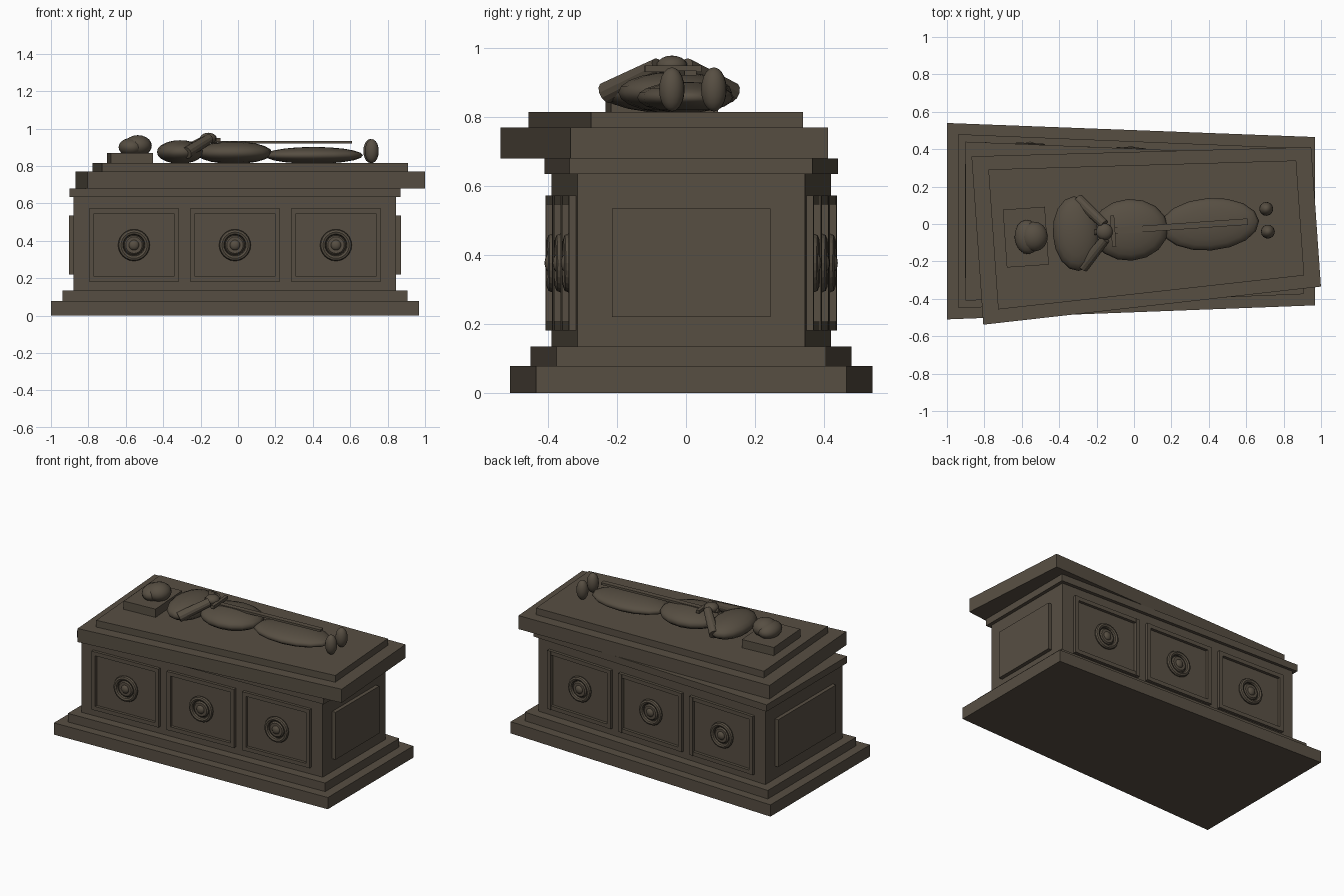
import bpy, bmesh, math
from mathutils import Matrix, Vector

if "Cube" in bpy.data.objects:
    bpy.data.objects.remove(bpy.data.objects["Cube"])

stone = bpy.data.materials.new("dark brown stone")
stone.diffuse_color = (0.095, 0.077, 0.055, 1)
stone.use_nodes = True
stone.node_tree.nodes["Principled BSDF"].inputs["Base Color"].default_value = stone.diffuse_color
T, R = Matrix.Translation, Matrix.Rotation
I = Matrix.Identity(4)


def finish(name, bm, mat=I, smooth=False):
    bmesh.ops.recalc_face_normals(bm, faces=bm.faces)
    for f in bm.faces:
        f.smooth = smooth
    me = bpy.data.meshes.new(name)
    bm.to_mesh(me)
    bm.free()
    me.materials.append(stone)
    ob = bpy.data.objects.new(name, me)
    bpy.context.collection.objects.link(ob)
    ob.matrix_world = mat
    return ob


def slab(name, length, w_head, w_foot, z0, z1, mat=I):
    """Block tapering from head end (-x) to foot end (+x); half widths given."""
    bm = bmesh.new()
    h = length / 2
    pts = [(-h, -w_head), (h, -w_foot), (h, w_foot), (-h, w_head)]
    f = bm.faces.new([bm.verts.new((x, y, z0)) for x, y in pts])
    top = bmesh.ops.extrude_face_region(bm, geom=[f])
    bmesh.ops.translate(bm, vec=(0, 0, z1 - z0),
                        verts=[v for v in top["geom"] if isinstance(v, bmesh.types.BMVert)])
    return finish(name, bm, mat)


def box(name, c, s, mat=I):
    bm = bmesh.new()
    bmesh.ops.create_cube(bm, size=1, matrix=T(c) @ Matrix.Diagonal((*s, 1)))
    return finish(name, bm, mat)


def ball(name, c, r, mat=I, u=16, v=10):
    bm = bmesh.new()
    bmesh.ops.create_uvsphere(bm, u_segments=u, v_segments=v, radius=1,
                              matrix=T(c) @ Matrix.Diagonal((*r, 1)))
    return finish(name, bm, mat, True)


def rod(name, a, b, r0, r1, mat=I):
    a, b = Vector(a), Vector(b)
    d = b - a
    bm = bmesh.new()
    bmesh.ops.create_cone(bm, cap_ends=True, segments=12, radius1=r0, radius2=r1, depth=d.length,
                          matrix=T((a + b) / 2) @ d.to_track_quat('Z', 'Y').to_matrix().to_4x4())
    return finish(name, bm, mat)


def lathe(name, profile, mat, n=24):
    """Revolve (radius, outward) points about the local -y axis."""
    bm = bmesh.new()
    vs = [bm.verts.new((r, -d, 0)) for r, d in profile]
    es = [bm.edges.new(p) for p in zip(vs, vs[1:])]
    bmesh.ops.spin(bm, geom=vs + es, cent=(0, 0, 0), axis=(0, 1, 0), angle=math.tau, steps=n)
    bmesh.ops.remove_doubles(bm, verts=bm.verts, dist=1e-4)
    return finish(name, bm, mat)


# Chest: stepped plinth, tapered body, cornice
CX, CY = -0.017, 0.015
chest = T((CX, CY, 0))
slab("plinth_lower", 1.968, 0.525, 0.45, 0, 0.078, chest)
slab("plinth_upper", 1.845, 0.465, 0.39, 0.078, 0.135, chest)
slab("chest_body", 1.725, 0.405, 0.33, 0.135, 0.635, chest)
slab("cornice", 1.77, 0.425, 0.352, 0.635, 0.68, chest)

# End panels
box("head_end_panel", (-0.8725, 0, 0.378), (0.03, 0.61, 0.315), chest)
box("foot_end_panel", (0.8725, 0, 0.378), (0.03, 0.46, 0.315), chest)

# Side panels: framed rosettes following the taper
slope = math.atan2(0.075, 1.725)
for side, sy in (("front", -1), ("back", 1)):
    for i, px in enumerate((-0.54, 0, 0.54)):
        y = sy * (0.3675 - px * 0.075 / 1.725)
        ang = slope if sy < 0 else math.pi - slope
        m = T((CX + px, CY + y, 0.377)) @ R(ang, 4, 'Z')
        tag = f"{side}_{i + 1}"
        for s in (-1, 1):
            box(f"frame_rail_{tag}", (0, -0.006, s * 0.182), (0.45, 0.026, 0.026), m)
            box(f"frame_stile_{tag}", (s * 0.228, -0.006, 0), (0.026, 0.03, 0.39), m)
        ring = [(0.07 + 0.015 * math.cos(a * math.tau / 8), 0.012 + 0.015 * math.sin(a * math.tau / 8))
                for a in range(9)]
        lathe(f"rosette_ring_{tag}", ring, m)
        lathe(f"rosette_disc_{tag}", [(0, -0.01), (0.052, -0.01), (0.052, 0.012), (0.044, 0.02), (0, 0.02)], m)
        ball(f"rosette_boss_{tag}", (0, -0.016, 0), (0.028, 0.018, 0.028), m)

# Lid, pushed askew
lid = T((0.068, -0.025, 0)) @ R(math.radians(4), 4, 'Z')
slab("lid_lower", 1.815, 0.451, 0.374, 0.68, 0.77, lid)
slab("lid_upper", 1.645, 0.375, 0.308, 0.77, 0.815, lid)

# Reclining figure on the lid
box("pillow", (-0.648, 0, 0.842), (0.225, 0.31, 0.056), lid)
ball("head", (-0.605, 0, 0.908), (0.075, 0.08, 0.057), lid)
ball("hair", (-0.64, 0, 0.9), (0.068, 0.092, 0.05), lid)
ball("shoulders", (-0.378, 0, 0.875), (0.125, 0.2, 0.063), lid)
ball("torso", (-0.09, 0, 0.871), (0.205, 0.165, 0.06), lid)
ball("legs", (0.337, 0, 0.857), (0.265, 0.14, 0.045), lid)
ball("hands", (-0.227, 0, 0.948), (0.045, 0.045, 0.03), lid)
for side, s in (("left", 1), ("right", -1)):
    ball(f"{side}_foot", (0.645, s * 0.061, 0.88), (0.037, 0.037, 0.064), lid)
    rod(f"{side}_arm", (-0.357, s * 0.182, 0.87), (-0.225, s * 0.04, 0.946), 0.032, 0.026, lid)

# Sword laid along the body
box("sword_blade", (0.182, 0, 0.928), (0.72, 0.034, 0.014), lid)
box("sword_guard", (-0.18, 0, 0.94), (0.022, 0.165, 0.02), lid)
rod("sword_grip", (-0.28, 0, 0.935), (-0.18, 0, 0.935), 0.014, 0.014, lid)
